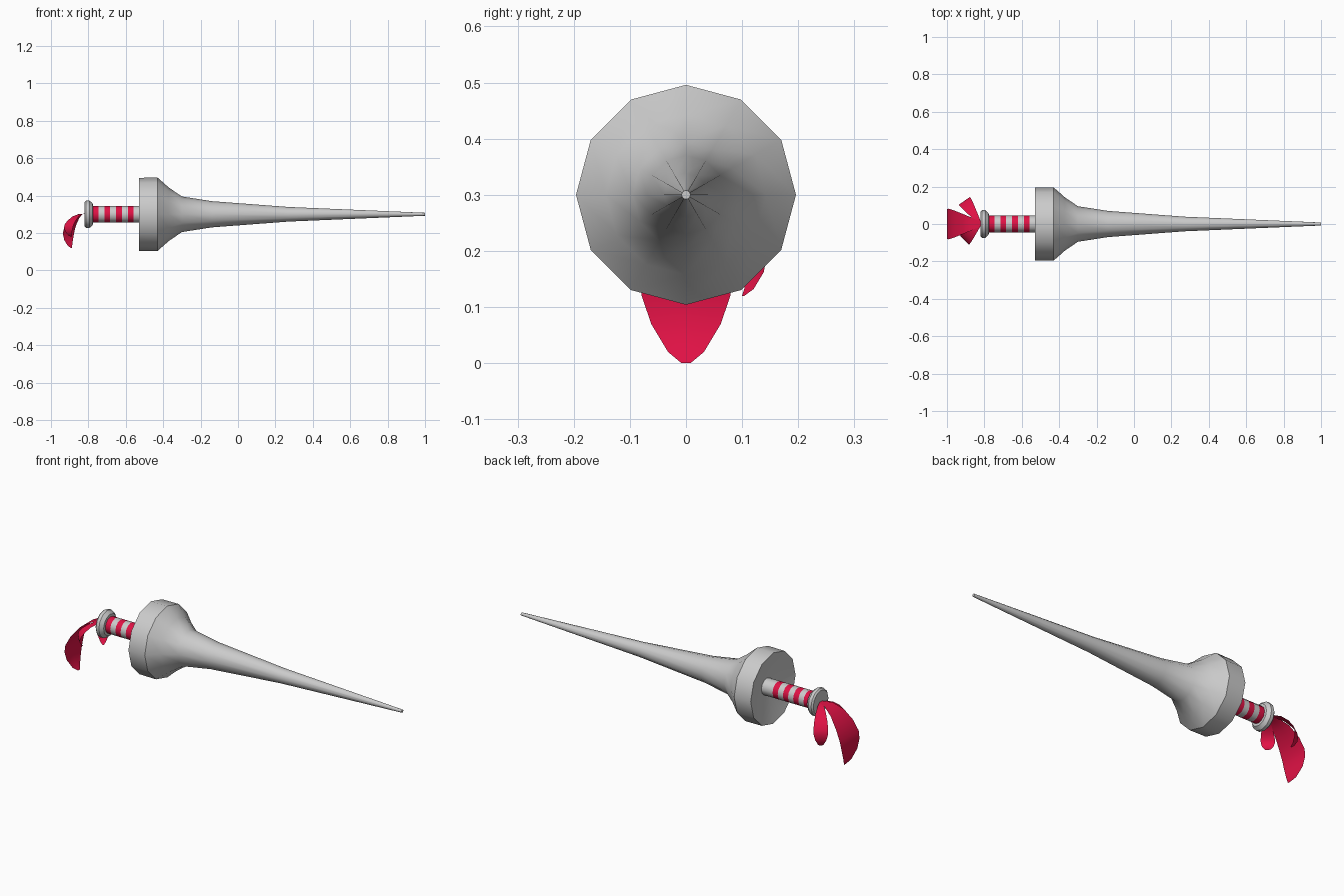
import bpy, bmesh, math
from mathutils import Vector

if "Cube" in bpy.data.objects:
    bpy.data.objects.remove(bpy.data.objects["Cube"])

SIDES = 12
AXIS_Z = 0.30

red = bpy.data.materials.new("red_cloth")
red.diffuse_color = (0.75, 0.006, 0.06, 1)
red.use_nodes = True
red.node_tree.nodes["Principled BSDF"].inputs["Base Color"].default_value = red.diffuse_color


def finish(name, bm, material=None, angle=40):
    mesh = bpy.data.meshes.new(name)
    bm.to_mesh(mesh)
    bm.free()
    obj = bpy.data.objects.new(name, mesh)
    bpy.context.collection.objects.link(obj)
    if material:
        mesh.materials.append(material)
    bpy.ops.object.select_all(action='DESELECT')
    obj.select_set(True)
    bpy.context.view_layer.objects.active = obj
    bpy.ops.object.shade_smooth_by_angle(angle=math.radians(angle))
    return obj


def lathe(name, profile, material=None, caps=True):
    """Turn an (x, radius) profile around the long axis."""
    bm = bmesh.new()
    rings = []
    for x, r in profile:
        rings.append([bm.verts.new((x, r * math.cos(2 * math.pi * i / SIDES),
                                    AXIS_Z + r * math.sin(2 * math.pi * i / SIDES)))
                      for i in range(SIDES)])
    for a, b in zip(rings, rings[1:]):
        for i in range(SIDES):
            j = (i + 1) % SIDES
            bm.faces.new((a[i], a[j], b[j], b[i]))
    if caps:
        bm.faces.new(rings[0])
        bm.faces.new(rings[-1])
    bmesh.ops.recalc_face_normals(bm, faces=bm.faces)
    return finish(name, bm, material)


def ribbon(name, heading, reach, drop, width):
    """Thin curved cloth strip fanning out from the pommel."""
    # distance out, distance down, half width
    path = [(0, -0.005, 0.012), (0.05, 0.0, 0.035), (0.10, 0.03, 0.056),
            (0.145, 0.085, 0.074), (0.173, 0.14, 0.082), (0.18, 0.18, 0.079),
            (0.178, 0.23, 0.062), (0.163, 0.28, 0.032), (0.148, 0.30, 0.008)]
    a = math.radians(heading)
    out = Vector((-math.cos(a), math.sin(a), 0))
    side = Vector((math.sin(a), math.cos(a), 0))
    root = Vector((-0.82, 0, AXIS_Z))
    bm = bmesh.new()
    rows = []
    for d, h, w in path:
        c = root + out * d * reach - Vector((0, 0, h * drop))
        rows.append([bm.verts.new(c + side * w * width * s) for s in (-1, 0, 1)])
    for p, q in zip(rows, rows[1:]):
        for i in range(2):
            bm.faces.new((p[i], p[i + 1], q[i + 1], q[i]))
    return finish(name, bm, red, 60)


# Tapered shaft flaring into the hand guard, with a shallow hollow back
lathe("shaft_and_guard", [(-0.49, 0.045), (-0.53, 0.195), (-0.43, 0.196),
                          (-0.37, 0.143), (-0.30, 0.095), (-0.14, 0.070),
                          (0.27, 0.039), (1.0, 0.008)])

# Striped grip
start, band = -0.777, 0.0313
for k in range(8):
    x0 = start + k * band
    x1 = x0 + band if k < 7 else -0.485
    lathe(f"grip_band_{k + 1}", [(x0, 0.045), (x1, 0.045)],
          red if k % 2 == 0 else None, caps=False)

# Pommel disc
lathe("pommel", [(-0.82, 0.066), (-0.812, 0.074), (-0.795, 0.074),
                 (-0.777, 0.058), (-0.775, 0.04)])

# Ribbons
ribbon("long_ribbon", 0, 1.0, 1.0, 1.0)
ribbon("left_ribbon", 55, 0.84, 0.60, 0.45)
ribbon("right_ribbon", -45, 0.68, 0.40, 0.42)
